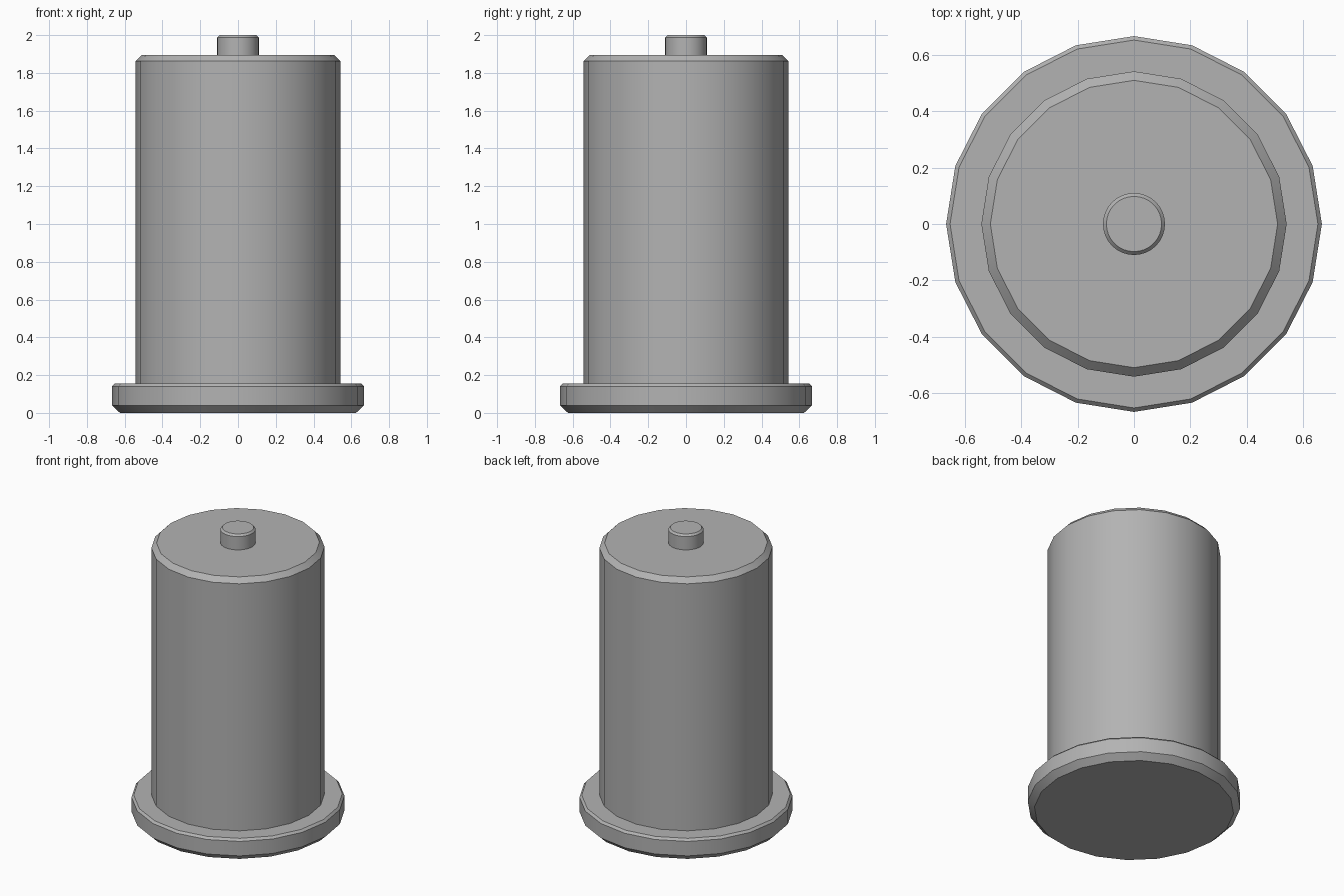
import bpy
import bmesh
import math

old = bpy.data.objects.get("Cube")
if old:
    bpy.data.objects.remove(old, do_unlink=True)

# Single grey metal
metal = bpy.data.materials.new("grey metal")
metal.use_nodes = True
GREY = (0.45, 0.45, 0.45, 1.0)
metal.diffuse_color = GREY
metal.node_tree.nodes["Principled BSDF"].inputs["Base Color"].default_value = GREY


def turned_part(name, profile, sides):
    """Closed solid turned around z from (radius, height) pairs, bottom to top."""
    bm = bmesh.new()
    rings = []
    for radius, height in profile:
        angles = [2 * math.pi * i / sides for i in range(sides)]
        rings.append([bm.verts.new((radius * math.cos(a), radius * math.sin(a), height))
                      for a in angles])
    for low, high in zip(rings, rings[1:]):
        for i in range(sides):
            j = (i + 1) % sides
            bm.faces.new((low[i], low[j], high[j], high[i]))
    bm.faces.new(rings[0][::-1])
    bm.faces.new(rings[-1])
    mesh = bpy.data.meshes.new(name)
    bm.to_mesh(mesh)
    bm.free()
    mesh.materials.append(metal)
    obj = bpy.data.objects.new(name, mesh)
    bpy.context.collection.objects.link(obj)
    bpy.ops.object.select_all(action="DESELECT")
    obj.select_set(True)
    bpy.context.view_layer.objects.active = obj
    bpy.ops.object.shade_smooth_by_angle(angle=math.radians(30))
    return obj


# Wide foot with a deep lower bevel and a fine upper bevel
turned_part("base_flange", [(0.625, 0), (0.667, 0.04), (0.667, 0.14), (0.653, 0.155)], 20)

# Tall body with a bevelled rim
turned_part("cylinder_body", [(0.542, 0.15), (0.542, 1.862), (0.51, 1.895)], 20)

# Small pin on top
turned_part("top_pin", [(0.11, 1.89), (0.11, 1.987), (0.098, 2.0)], 32)
